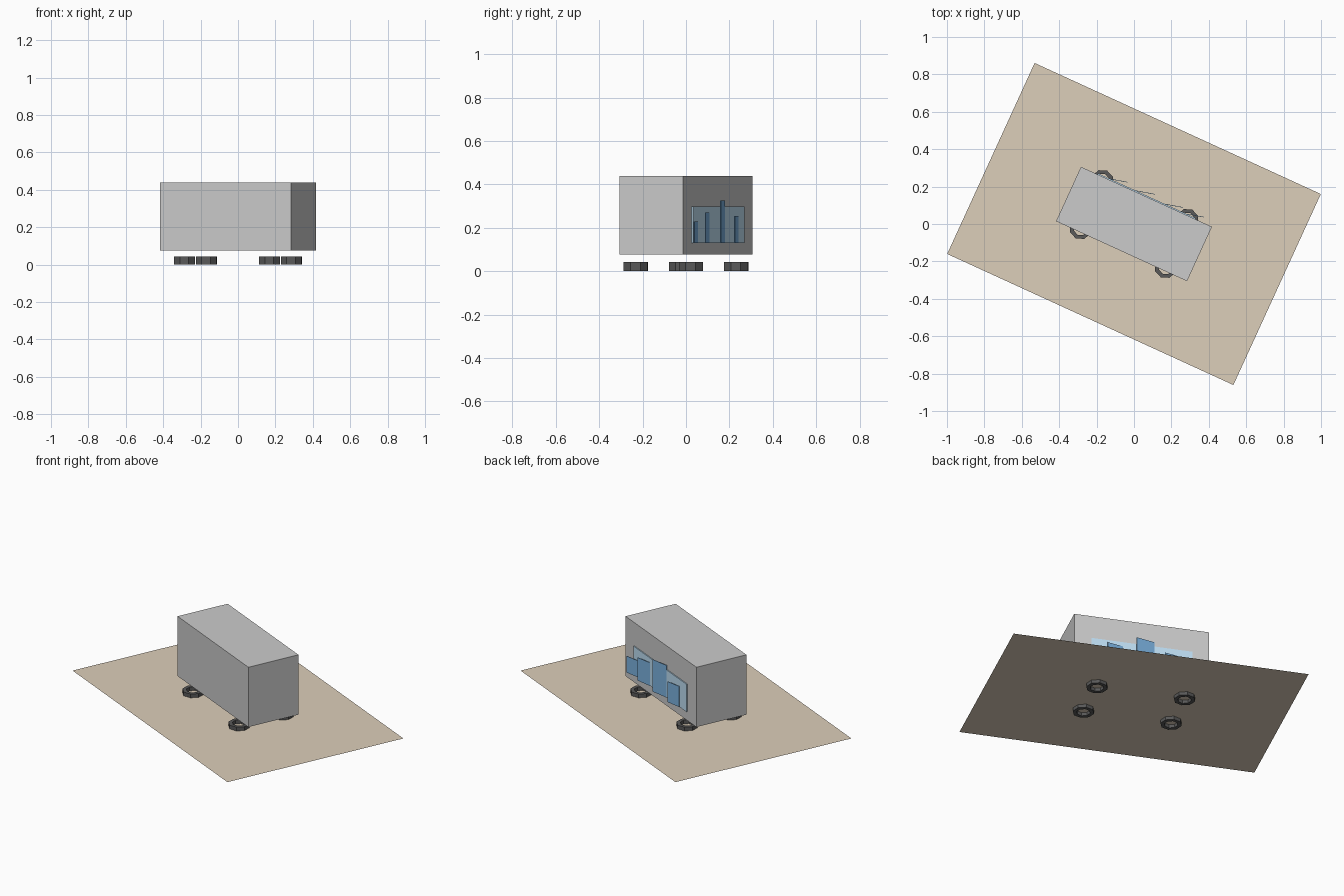
import bpy, bmesh, math
from mathutils import Matrix

if "Cube" in bpy.data.objects:
    bpy.data.objects.remove(bpy.data.objects["Cube"])

YAW = Matrix.Rotation(math.radians(-24.6), 4, 'Z')   # whole model is turned


def material(name, rgb):
    m = bpy.data.materials.new(name)
    m.diffuse_color = (*rgb, 1)
    m.use_nodes = True
    m.node_tree.nodes["Principled BSDF"].inputs["Base Color"].default_value = m.diffuse_color
    return m


def add(name, bm, mat=None, place=Matrix()):
    bmesh.ops.recalc_face_normals(bm, faces=bm.faces)
    me = bpy.data.meshes.new(name)
    bm.to_mesh(me)
    bm.free()
    ob = bpy.data.objects.new(name, me)
    bpy.context.collection.objects.link(ob)
    if mat:
        me.materials.append(mat)
    ob.matrix_world = YAW @ place
    return ob


def box(name, size, loc, mat=None, turn=0):
    bm = bmesh.new()
    bmesh.ops.create_cube(bm, size=1)
    bmesh.ops.scale(bm, vec=size, verts=bm.verts)
    return add(name, bm, mat, Matrix.Translation(loc) @ Matrix.Rotation(turn, 4, 'Z'))


def ring(name, outer, inner, height, loc, mat, sides=8):
    # rectangular section swept around the vertical axis
    bm = bmesh.new()
    section = [(outer, 0), (outer, height), (inner, height), (inner, 0)]
    loops = []
    for i in range(sides):
        a = math.tau * i / sides
        loops.append([bm.verts.new((r * math.cos(a), r * math.sin(a), z)) for r, z in section])
    for i in range(sides):
        p, q = loops[i], loops[(i + 1) % sides]
        for k in range(4):
            n = (k + 1) % 4
            bm.faces.new((p[k], q[k], q[n], p[n]))
    return add(name, bm, mat, Matrix.Translation(loc))


sand = material("sand", (0.72, 0.62, 0.49))
rubber = material("rubber", (0.1, 0.1, 0.1))
glass = material("glass", (0.53, 0.75, 0.92))
blue = material("blue", (0.2, 0.45, 0.75))

# flat base sheet
bm = bmesh.new()
bmesh.ops.create_grid(bm, x_segments=1, y_segments=1, size=0.5)
bmesh.ops.scale(bm, vec=(1.683, 1.123, 1), verts=bm.verts)
add("base_sheet", bm, sand, Matrix.Translation((0, 0, 0.02)))

# body
box("body", (0.77, 0.32, 0.363), (0, 0, 0.2575))

# four flat-lying wheels
for sx in (-1, 1):
    for sy in (-1, 1):
        ring("wheel", 0.06, 0.038, 0.043, (0.25 * sx, 0.14 * sy, 0), rubber)

# window panel on the back side
box("window_panel", (0.575, 0.008, 0.168), (0, 0.162, 0.214), glass)

# tilted upright slats in front of the window: position, width, height
for u, w, h in ((-0.168, 0.09, 0.125), (-0.017, 0.11, 0.195),
                (0.155, 0.097, 0.14), (0.28, 0.089, 0.10)):
    box("slat", (w, 0.003, h), (u, 0.178, 0.13 + h / 2), blue, math.radians(14))
